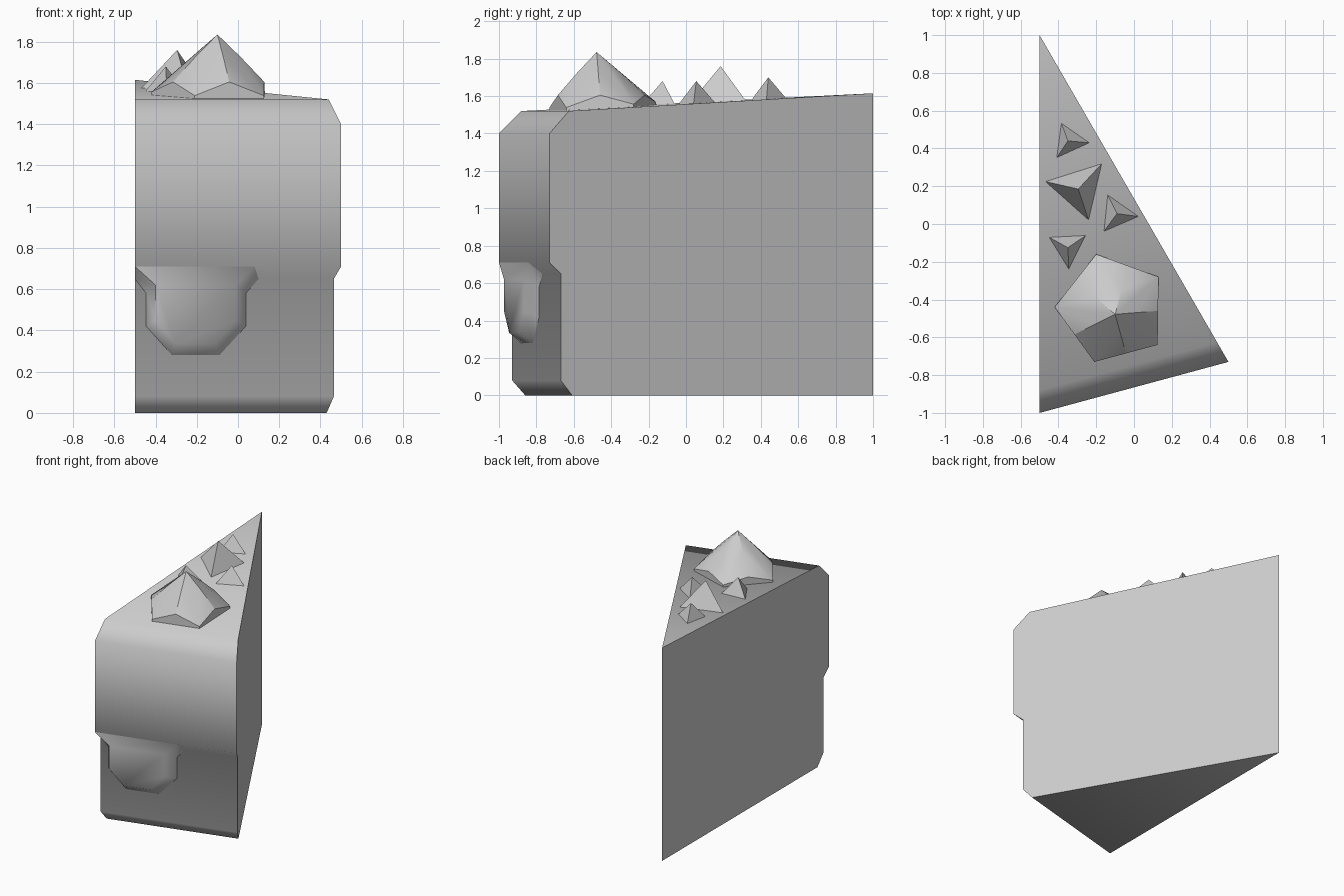
import bpy
import bmesh
from math import radians

cube = bpy.data.objects.get("Cube")
if cube:
    bpy.data.objects.remove(cube, do_unlink=True)

grey = bpy.data.materials.new("plain grey")
grey.use_nodes = True
color = (0.6, 0.6, 0.6, 1)
grey.diffuse_color = color
grey.node_tree.nodes["Principled BSDF"].inputs["Base Color"].default_value = color

SLOPE = 0.27        # slant of the front face across x
TIP_Z, RIM_Z, RIM_T = 1.615, 1.52, 0.94


def front_y(x, t):
    """y on the front plane scaled by t towards the tip."""
    return 1 - 2 * t + SLOPE * (x + 0.5)


def top_z(x, y):
    """Height of the sloping cake top."""
    t = (1 - y + SLOPE * (x + 0.5)) / 2
    return TIP_Z + (RIM_Z - TIP_Z) * t / RIM_T


def build(name, verts, faces, angle=None):
    bm = bmesh.new()
    vs = [bm.verts.new(v) for v in verts]
    for f in faces:
        bm.faces.new([vs[i] for i in f])
    bmesh.ops.recalc_face_normals(bm, faces=bm.faces)
    mesh = bpy.data.meshes.new(name)
    bm.to_mesh(mesh)
    bm.free()
    mesh.materials.append(grey)
    ob = bpy.data.objects.new(name, mesh)
    bpy.context.collection.objects.link(ob)
    if angle:
        bpy.ops.object.select_all(action='DESELECT')
        ob.select_set(True)
        bpy.context.view_layer.objects.active = ob
        bpy.ops.object.shade_smooth_by_angle(angle=radians(angle))
    return ob


# Cake wedge: one radial profile (scale, height) on both cut sides
profile = [(0.93, 0), (0.965, 0.08), (0.965, 0.65), (1, 0.71), (1, 1.4), (RIM_T, RIM_Z)]
n = len(profile)
left = [(-0.5, 1 - 2 * t, z) for t, z in profile]
right = [(-0.5 + t, 1 - 1.73 * t, z) for t, z in profile]
tip = [(-0.5, 1, 0), (-0.5, 1, TIP_Z)]
low, high = 2 * n, 2 * n + 1
faces = [(i, i + 1, n + i + 1, n + i) for i in range(n - 1)]
faces += [(low, *range(n), high), (low, *range(n, 2 * n), high),
          (low, 0, n), (high, n - 1, 2 * n - 1)]
build("cake_wedge", left + right + tip, faces, 50)

# Icing drip: bevelled outline standing out from the lower front
outer = [(-0.5, 0.65), (-0.445, 0.58), (-0.445, 0.42), (-0.32, 0.28),
         (-0.09, 0.28), (0.038, 0.42), (0.038, 0.58), (0.1, 0.65)]
inner = [(-0.5, 0.71), (-0.4, 0.62), (-0.4, 0.45), (-0.3, 0.335),
         (-0.11, 0.335), (-0.01, 0.45), (-0.01, 0.62), (0.08, 0.71)]
m = len(outer)
verts = [(x, front_y(x, 0.965), z) for x, z in outer]
verts += [(x, front_y(x, 1), z) for x, z in inner]
faces = [(i, i + 1, m + i + 1, m + i) for i in range(m - 1)]
faces.append(tuple(range(m, 2 * m)))
build("icing_drip", verts, faces, 60)

# Faceted fruit: five kite-shaped facets meeting at a peak
corners = [(-0.42, -0.44), (-0.2, -0.16), (0.13, -0.28), (0.125, -0.64), (-0.21, -0.73)]
px, py = -0.1, -0.478
mids = [((a[0] + b[0]) / 2, (a[1] + b[1]) / 2)
        for a, b in zip(corners, corners[1:] + corners[:1])]
verts = [(px, py, 1.835)]
verts += [(px + (x - px) * 0.5, py + (y - py) * 0.5, 1.725) for x, y in mids]
verts += [(x, y, 1.605) for x, y in mids]
verts += [(x, y, top_z(x, y) + 0.015) for x, y in corners]
verts += [(x, y, top_z(x, y) - 0.01) for x, y in corners]
faces = []
for i in range(5):
    p = (i - 1) % 5
    j = (i + 1) % 5
    faces += [(0, 1 + p, 11 + i, 1 + i), (1 + i, 11 + i, 6 + i),
              (1 + p, 6 + p, 11 + i),
              (11 + i, 6 + i, 11 + j, 16 + j, 16 + i)]
faces.append(tuple(range(16, 21)))
build("fruit", verts, faces, 24)

# Chips: three-sided pyramids along the top (base corners, peak)
chips = [
    ([(-0.385, 0.535), (-0.235, 0.43), (-0.41, 0.35)], (-0.35, 0.44, 1.7)),
    ([(-0.47, 0.225), (-0.17, 0.32), (-0.24, 0.02)], (-0.295, 0.185, 1.76)),
    ([(-0.14, 0.155), (0.025, 0.04), (-0.16, -0.04)], (-0.09, 0.055, 1.68)),
    ([(-0.45, -0.07), (-0.255, -0.06), (-0.345, -0.24)], (-0.35, -0.125, 1.68)),
]
for k, (base, peak) in enumerate(chips, 1):
    verts = [(x, y, top_z(x, y) - 0.002) for x, y in base] + [peak]
    build(f"chip_{k}", verts, [(0, 1, 2), (0, 1, 3), (1, 2, 3), (2, 0, 3)])
